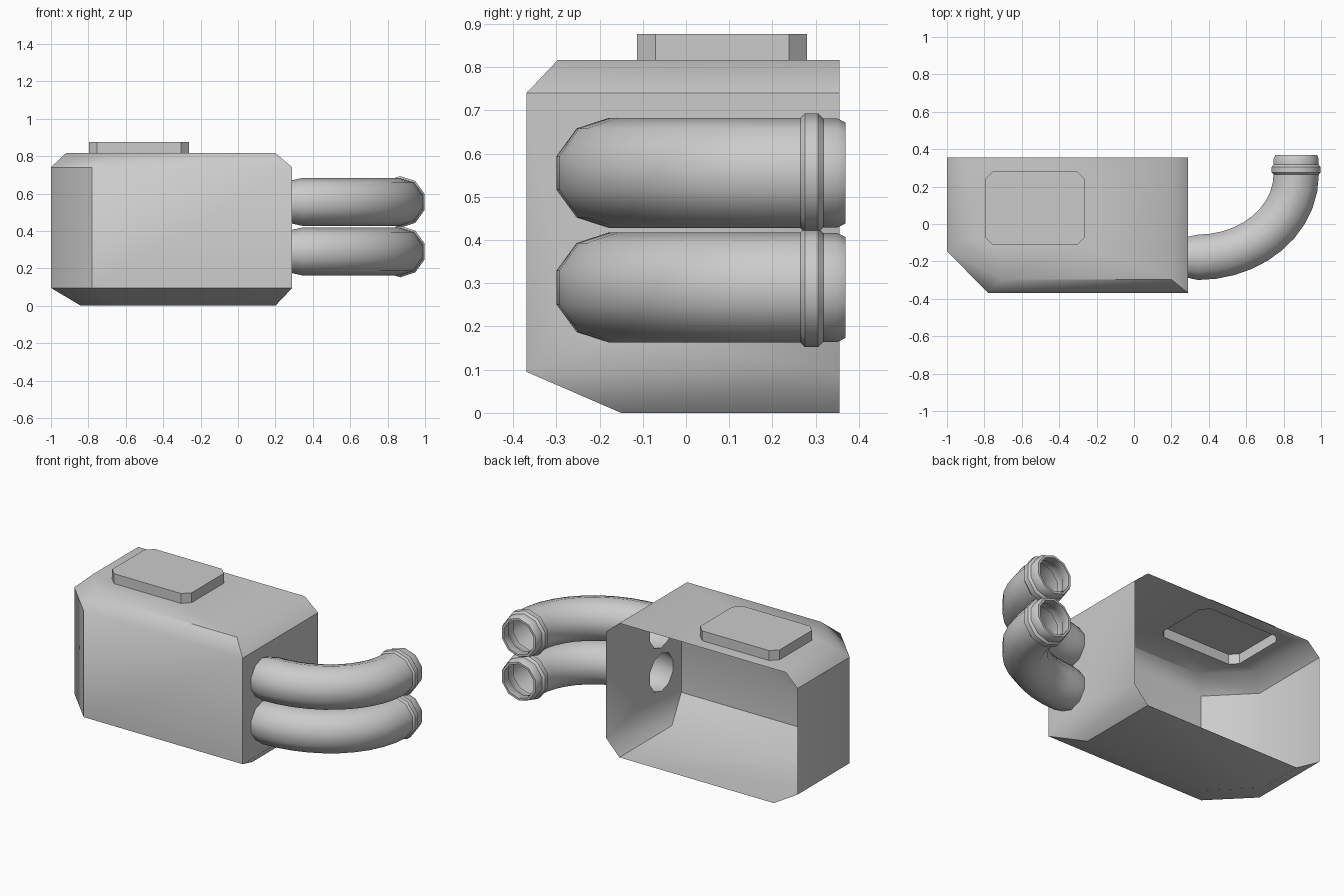
import bpy, bmesh
from math import sin, cos, pi, radians
from mathutils import Vector

if "Cube" in bpy.data.objects:
    bpy.data.objects.remove(bpy.data.objects["Cube"])


def finish(name, bm, angle):
    bmesh.ops.recalc_face_normals(bm, faces=bm.faces[:])
    me = bpy.data.meshes.new(name)
    bm.to_mesh(me)
    bm.free()
    ob = bpy.data.objects.new(name, me)
    bpy.context.collection.objects.link(ob)
    bpy.ops.object.select_all(action='DESELECT')
    ob.select_set(True)
    bpy.context.view_layer.objects.active = ob
    bpy.ops.object.shade_smooth_by_angle(angle=radians(angle))
    return ob


def loop_edges(bm, verts):
    n = len(verts)
    return [bm.edges.get((verts[i], verts[(i + 1) % n])) or
            bm.edges.new((verts[i], verts[(i + 1) % n])) for i in range(n)]


def ring(center, side, radius, n=10):
    # polygon section with a vertex at the top, spanned by side and z
    up = Vector((0, 0, 1))
    return [Vector(center) + radius * (side * sin(2 * pi * i / n) + up * cos(2 * pi * i / n))
            for i in range(n)]


PIPE_Y, PIPE_X, PIPE_Z = -0.178, 0.867, (0.29, 0.555)
BACK, TOP = 0.355, 0.816

# lid outline: rectangle with cut corners
x0, x1, y0, y1, c = -0.797, -0.262, -0.113, 0.28, 0.042
lid_pts = [(x0 + c, y0), (x1 - c, y0), (x1, y0 + c), (x1, y1 - c),
           (x1 - c, y1), (x0 + c, y1), (x0, y1 - c), (x0, y0 + c)]

# housing: thin shell, open at the back, lofted through four levels
levels = [
    (0.0, [(-.84, BACK), (-.84, .07), (-.62, -.15), (.20, -.15), (.20, BACK)]),
    (.095, [(-1, BACK), (-1, -.145), (-.78, -.369), (.29, -.369), (.29, BACK)]),
    (.74, [(-1, BACK), (-1, -.145), (-.78, -.369), (.29, -.369), (.29, BACK)]),
    (TOP, [(-.92, BACK), (-.92, -.08), (-.70, -.297), (.20, -.297), (.20, BACK)]),
]
bm = bmesh.new()
rows = [[bm.verts.new((x, y, z)) for x, y in pts] for z, pts in levels]
for k in range(3):
    for i in range(4):
        if (k, i) != (1, 3):          # right wall is filled around the pipe holes
            bm.faces.new((rows[k][i], rows[k][i + 1], rows[k + 1][i + 1], rows[k + 1][i]))
bm.faces.new(rows[0])
# top with lid opening
edges = loop_edges(bm, rows[3])
edges += loop_edges(bm, [bm.verts.new((x, y, TOP)) for x, y in lid_pts])
bmesh.ops.triangle_fill(bm, use_beauty=True, edges=edges, normal=(0, 0, 1))
# right wall with two pipe openings
edges = loop_edges(bm, [rows[1][3], rows[1][4], rows[2][4], rows[2][3]])
for z in PIPE_Z:
    edges += loop_edges(bm, [bm.verts.new(p) for p in
                             ring((.29, PIPE_Y, z), Vector((0, 1, 0)), .116)])
bmesh.ops.triangle_fill(bm, use_beauty=True, edges=edges, normal=(1, 0, 0))
finish("housing", bm, 44.5)

# lid: shallow cap, open underneath
bm = bmesh.new()
low = [bm.verts.new((x, y, TOP)) for x, y in lid_pts]
high = [bm.verts.new((x, y, .876)) for x, y in lid_pts]
for i in range(8):
    j = (i + 1) % 8
    bm.faces.new((low[i], low[j], high[j], high[i]))
bm.faces.new(high)
finish("top_lid", bm, 30)


# exhaust pipes: tapered root, bend, collar and hollow lip
def pipe(name, z):
    stations = [((.29, PIPE_Y, z), Vector((0, 1, 0)), .116)]
    xs, ye, steps = .342, .265, 10
    rx, ry = PIPE_X - xs, ye - PIPE_Y
    for i in range(steps + 1):
        a = pi / 2 * i / steps
        tangent = Vector((rx * cos(a), ry * sin(a), 0)).normalized()
        stations.append(((xs + rx * sin(a), ye - ry * cos(a), z),
                         Vector((-tangent.y, tangent.x, 0)), .1275))
    side = Vector((-1, 0, 0))
    for y, r in [(.275, .138), (.305, .138), (.318, .126), (.35, .126),
                 (.369, .117), (.369, .104), (.32, .104), (.305, .115), (.265, .115)]:
        stations.append(((PIPE_X, y, z), side, r))
    bm = bmesh.new()
    rings = [[bm.verts.new(p) for p in ring(*s)] for s in stations]
    for a, b in zip(rings, rings[1:]):
        for i in range(10):
            j = (i + 1) % 10
            bm.faces.new((a[i], a[j], b[j], b[i]))
    finish(name, bm, 38)


for label, z in zip(("lower_pipe", "upper_pipe"), PIPE_Z):
    pipe(label, z)
